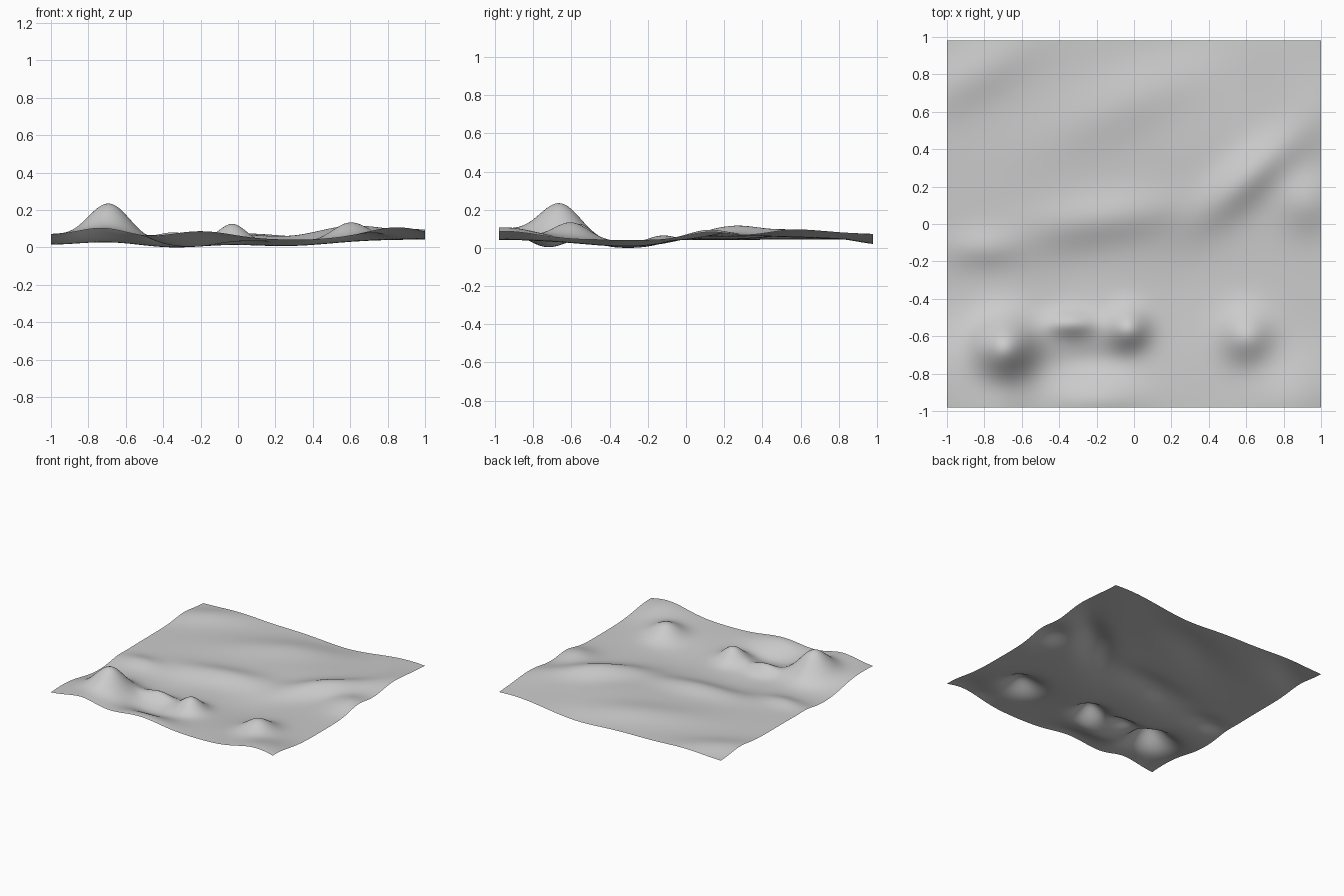
import bpy
import bmesh
from math import exp, cos, sin, radians

cube = bpy.data.objects.get("Cube")
if cube:
    bpy.data.objects.remove(cube, do_unlink=True)

BASE_HEIGHT = 0.058
HALF_DEPTH = 0.98
CELLS = 120

# Round mounds and hollows: x, y, height, radius
mounds = [
    (-.69, -.66, .19, .11),
    (-.03, -.56, .1, .075),
    (.6, -.6, .095, .095),
    (-.72, -1, .05, .13),
    (.85, -.95, .065, .17),
    (-1, -.8, .03, .2),
    (.92, .12, .05, .11),
    (1, .6, .045, .2),
    (.3, .4, .02, .25),
    (.85, 1, .025, .2),
    (.3, 1, -.03, .2),
    (.25, -.3, -.035, .25),
    (-.35, -.3, -.04, .2),
    (-1, -.4, -.03, .2),
]

# Long ridges and troughs: x, y, height, length, width, heading in degrees
ridges = [
    (.62, .26, .065, .23, .085, 42),
    (-.15, .03, .04, .28, .09, 8),
    (0, .67, .03, .35, .12, 25),
    (-.85, .8, .03, .25, .1, 30),
    (-.34, -.53, .06, .1, .05, 0),
    (-.2, -.95, .045, .17, .08, 0),
    (-.25, -.73, -.035, .16, .07, 0),
    (-.8, -.13, .03, .13, .07, 0),
]


def swell(x, y, cx, cy, height, length, width, heading=0):
    """Height of one smooth swell at a point."""
    a = radians(heading)
    along = (x - cx) * cos(a) + (y - cy) * sin(a)
    across = (y - cy) * cos(a) - (x - cx) * sin(a)
    return height * exp(-((along / length) ** 2 + (across / width) ** 2) / 2)


def ground(x, y):
    z = BASE_HEIGHT
    for cx, cy, height, radius in mounds:
        z += swell(x, y, cx, cy, height, radius, radius)
    for ridge in ridges:
        z += swell(x, y, *ridge)
    return z


# Rolling ground sheet
bm = bmesh.new()
bmesh.ops.create_grid(bm, x_segments=CELLS, y_segments=CELLS, size=1)
for v in bm.verts:
    v.co.y *= HALF_DEPTH
    v.co.z = ground(v.co.x, v.co.y)
lowest = min(v.co.z for v in bm.verts)
for v in bm.verts:
    v.co.z -= lowest
for f in bm.faces:
    f.smooth = True
mesh = bpy.data.meshes.new("terrain")
bm.to_mesh(mesh)
bm.free()
terrain = bpy.data.objects.new("terrain", mesh)
bpy.context.collection.objects.link(terrain)

# Plain grey surface
grey = bpy.data.materials.new("light_grey")
grey.use_nodes = True
colour = (.6, .6, .6, 1)
grey.diffuse_color = colour
grey.node_tree.nodes["Principled BSDF"].inputs["Base Color"].default_value = colour
mesh.materials.append(grey)
